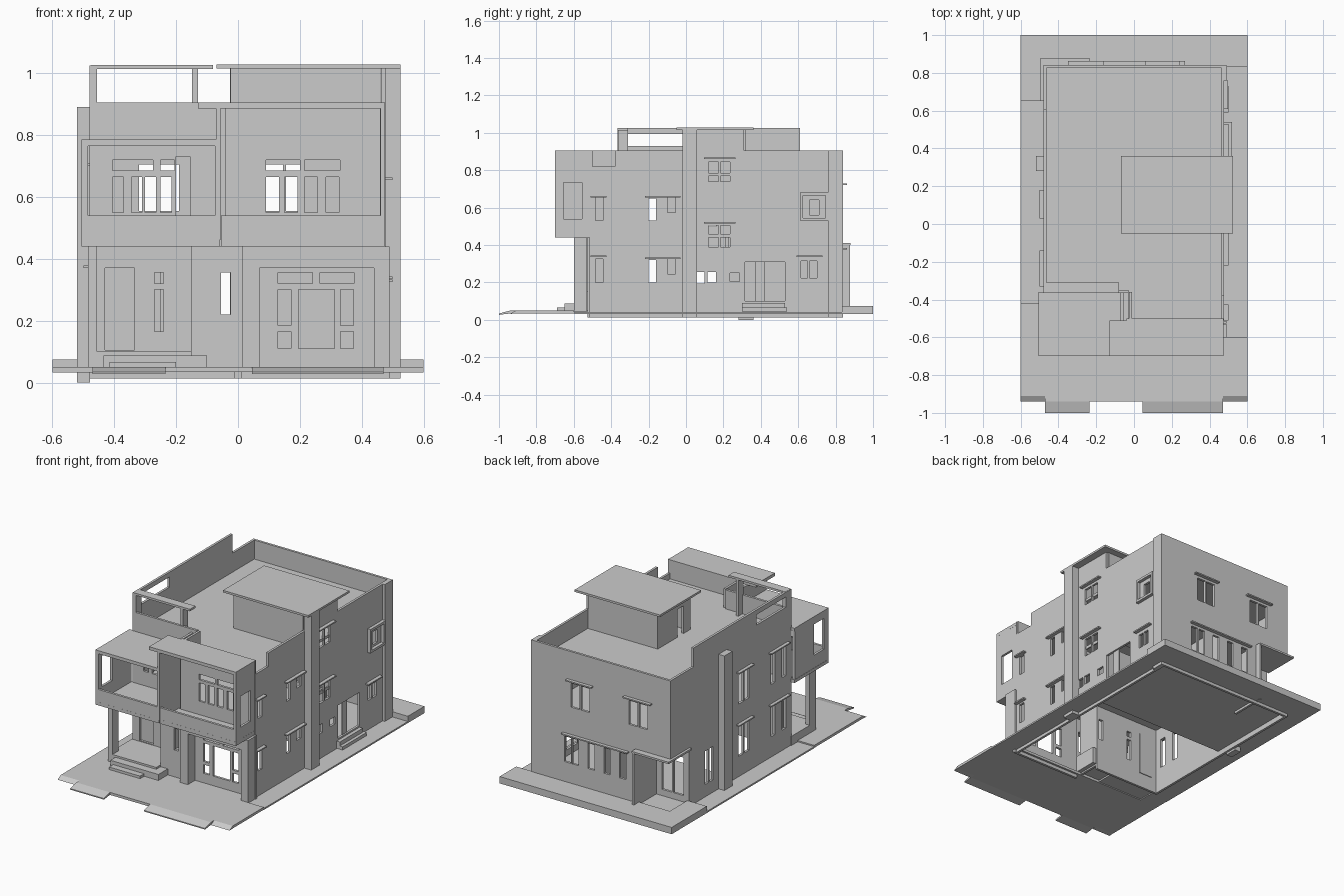
import bpy, bmesh


def finish(name, bm):
    bmesh.ops.recalc_face_normals(bm, faces=bm.faces)
    me = bpy.data.meshes.new(name)
    bm.to_mesh(me)
    bm.free()
    ob = bpy.data.objects.new(name, me)
    bpy.context.collection.objects.link(ob)
    return ob


def box(name, x0, x1, y0, y1, z0, z1):
    bm = bmesh.new()
    bmesh.ops.create_cube(bm, size=1)
    for v in bm.verts:
        v.co = (x0 + (v.co.x + .5) * (x1 - x0), y0 + (v.co.y + .5) * (y1 - y0),
                z0 + (v.co.z + .5) * (z1 - z0))
    return finish(name, bm)


def wall(name, axis, p, u0, u1, z0, z1, holes=(), t=.015):
    """Panel centred on axis = p with rectangular holes (axis 'z' makes a floor in x, y)."""
    us, zs = {u0, u1}, {z0, z1}
    for h in holes:
        us.update(h[:2])
        zs.update(h[2:])
    us, zs = sorted(us), sorted(zs)
    place = {'x': lambda u, z: (p, u, z), 'y': lambda u, z: (u, p, z), 'z': lambda u, z: (u, z, p)}[axis]
    bm = bmesh.new()
    for a, b in zip(us, us[1:]):
        for c, d in zip(zs, zs[1:]):
            m, n = (a + b) / 2, (c + d) / 2
            if any(h[0] < m < h[1] and h[2] < n < h[3] for h in holes):
                continue
            bm.faces.new([bm.verts.new(place(u, z)) for u, z in ((a, c), (b, c), (b, d), (a, d))])
    bmesh.ops.remove_doubles(bm, verts=bm.verts, dist=1e-5)
    ob = finish(name, bm)
    mod = ob.modifiers.new("thickness", 'SOLIDIFY')
    mod.thickness, mod.offset = t, 0
    return ob


def prism_x(name, profile, x0, x1):
    """Extrude a (y, z) profile from x0 to x1."""
    bm = bmesh.new()
    a = [bm.verts.new((x0, y, z)) for y, z in profile]
    b = [bm.verts.new((x1, y, z)) for y, z in profile]
    bm.faces.new(a)
    bm.faces.new(b)
    for i in range(len(a)):
        j = (i + 1) % len(a)
        bm.faces.new((a[i], a[j], b[j], b[i]))
    return finish(name, bm)


# Ground: front yard, side strips, raised back terrace, driveway ramps
box("front_yard", -.47, .47, -.94, -.5, .034, .05)
for x0, x1, y in ((-.6, -.47, -.42), (.47, .6, -.6)):
    prism_x("yard_edge", [(-.94, .032), (-.91, .05), (y, .05), (y, .034), (-.91, .034)], x0, x1)
for x0, x1 in ((-.47, -.235), (.045, .47)):
    prism_x("driveway_ramp", [(-1, .027), (-.94, .034), (-.94, .05), (-1, .034)], x0, x1)
box("left_path", -.6, -.47, -.42, .65, .032, .042)
box("right_path", .47, .6, -.6, .84, .032, .042)
box("back_terrace", -.6, .6, .835, 1, .032, .075)
box("back_left_terrace", -.6, -.47, .65, .835, .032, .075)

# Floors and roof deck
box("ground_floor", -.47, .47, .22, .835, .045, .06)
wall("upper_floor", 'z', .45, -.47, .47, -.36, .835, [(.2, .462, .08, .3)], .02)
box("upper_floor_bay", -.03, .47, -.51, -.36, .44, .46)
box("roof_deck", -.47, .47, -.36, .835, .768, .785)
box("roof_deck_bay", -.03, .47, -.51, -.36, .768, .785)

# Ground-floor partitions
wall("cross_partition", 'y', .22, .02, .46, .06, .44)
wall("long_partition", 'x', .02, .22, .83, .06, .44)

# Right wall: window openings, side door and lowered parapet
right = [(-.51, -.38, .82, .905), (.315, .53, .10, .31), (.055, .10, .195, .255),
         (.115, .16, .2, .255), (.235, .285, .205, .25), (.66, .71, .56, .64),
         (.615, .65, .225, .315), (.66, .70, .225, .315)]
for dz in (0, .33):
    right += [(-.485, -.445, .2 + dz, .325 + dz), (-.2, -.16, .2 + dz, .32 + dz),
              (-.1, -.055, .245 + dz, .325 + dz)]
for z0, z1 in ((.39, .505), (.74, .845)):
    right += [(.12, .175, z0, z1), (.185, .235, z0, z1)]
wall("right_wall", 'x', .47, -.515, .84, .013, .905, right)
for y0, y1, z in ((-.51, -.425, .655), (-.51, -.425, .335), (-.22, -.03, .655), (-.22, -.03, .325),
                  (.095, .265, .86), (.095, .265, .515), (.59, .73, .335)):
    box("right_awning", .475, .5, y0, y1, z, z + .008)
box("right_column", .475, .525, -.02, .06, .013, 1.015)
box("back_right_pilaster", .475, .492, .76, .84, .013, .905)
# Projecting window surround and side door steps
wall("window_surround", 'x', .487, .61, .76, .53, .68, [(.625, .745, .545, .665)], .022)
box("side_door_leaf", .462, .468, .37, .42, .1, .31)
box("side_step_low", .475, .52, .3, .54, .045, .065)
box("side_step_high", .475, .5, .3, .53, .065, .09)

# Left wall with a tall screen above the roof and an open back corner
left = [(.61, .84, .905, 1.025), (-.31, -.02, .93, .995), (.415, .45, .12, .33), (.46, .495, .12, .33),
        (.65, .84, .075, .40)]
for dz in (0, .33):
    left += [(-.31, -.27, .17 + dz, .36 + dz), (-.2, -.16, .17 + dz, .36 + dz),
             (.055, .1, .17 + dz, .36 + dz), (.11, .16, .17 + dz, .36 + dz)]
wall("left_wall", 'x', -.472, -.365, .84, .013, 1.025, left)
for dz in (0, .33):
    for y0, y1 in ((-.33, -.14), (.03, .18)):
        box("left_awning", -.5, -.478, y0, y1, .37 + dz, .378 + dz)
box("left_column", -.52, -.478, .28, .36, 0, .89)

# Back wall
back = [(-.48, -.24, .075, .40)]
for x in (-.32, .085):
    back += [(x, x + .06, .555, .705), (x + .07, x + .13, .555, .705)]
back += [(x, x + .045, .2, .36) for x in (-.17, -.06, .05, .16, .215)]
wall("back_wall", 'y', .833, -.48, .478, .013, .905, back)
for x0, x1, z in ((-.35, -.16, .72), (.06, .24, .72), (-.19, .27, .375)):
    box("back_awning", x0, x1, .84, .862, z, z + .008)
# Recessed back corner porch
box("back_porch_fin", -.25, -.236, .645, .876, .03, .41)
wall("back_porch_wall", 'y', .645, -.478, -.25, .06, .40, [(-.44, -.37, .1, .34), (-.36, -.29, .1, .34)])
box("back_porch_roof", -.495, -.236, .65, .88, .40, .412)

# Front walls, set back on the left and forward on the right
upper_left = [(-.405, -.275, .685, .72), (-.25, -.205, .685, .72), (-.2, -.155, .54, .73)]
upper_left += [(x, x + .035, .55, .665) for x in (-.405, -.345, -.3, -.25)]
wall("front_left_upper_wall", 'y', -.358, -.48, -.03, .44, .905, upper_left)
lower_left = [(-.43, -.335, .105, .37), (-.27, -.24, .165, .30), (-.27, -.24, .32, .355),
              (-.055, -.025, .22, .355)]
wall("front_left_lower_wall", 'y', -.358, -.48, -.01, .013, .44, lower_left)
box("front_door", -.43, -.335, -.352, -.346, .105, .37)
upper_right = [(.09, .2, .685, .72), (.215, .33, .685, .72)]
upper_right += [(x, x + .042, .55, .665) for x in (.09, .15, .215, .285)]
wall("front_right_upper_wall", 'y', -.508, -.04, .475, .44, .905, upper_right)
wall("bay_side_wall", 'x', -.018, -.51, -.36, .04, .905)
lower_right = [(.13, .24, .32, .355), (.265, .375, .32, .355), (.195, .312, .11, .3)]
lower_right += [(x, x + .042, z0, z1) for x in (.13, .332) for z0, z1 in ((.185, .3), (.11, .165))]
wall("front_right_lower_wall", 'y', -.52, .01, .49, .013, .44, lower_right)
wall("front_window_frame", 'y', -.565, .015, .49, .045, .44, [(.07, .44, .05, .37)], .07)

# Slit-window box beside the porch
wall("slit_box_front", 'y', -.55, -.15, .015, .15, .44, [(-.055, -.025, .22, .355)])
wall("slit_box_side", 'x', -.143, -.55, -.36, .15, .44)
box("slit_box_base", -.15, .015, -.557, -.36, .05, .155)

# Entrance porch, steps and posts
box("porch_floor", -.485, -.15, -.6, -.36, .04, .10)
box("porch_step_high", -.435, -.1, -.65, -.557, .05, .088)
box("porch_step_low", -.415, -.2, -.69, -.6, .05, .066)
box("porch_post", -.485, -.455, -.6, -.54, .04, .44)

# Left balcony box
box("left_balcony_floor", -.505, -.06, -.7, -.36, .44, .46)
box("left_balcony_roof", -.505, -.06, -.7, -.36, .765, .785)
wall("left_balcony_front", 'y', -.692, -.505, -.06, .46, .765, [(-.485, -.075, .54, .765)])
wall("left_balcony_side", 'x', -.496, -.685, -.365, .46, .765, [(-.655, -.555, .54, .735)])
# Right balcony
box("right_balcony_floor", -.055, .475, -.7, -.51, .44, .465)
box("right_balcony_canopy", -.13, .475, -.7, -.51, .885, .905)
wall("right_balcony_front", 'y', -.692, -.055, .475, .465, .885, [(-.055, .46, .54, .885)])
wall("right_balcony_side", 'x', .467, -.685, -.515, .465, .885, [(-.655, -.555, .54, .735)])
wall("balcony_divider", 'x', -.064, -.7, -.365, .46, .885)

# Roof room and pergola
wall("roof_room_front", 'y', 0, -.025, .46, .785, 1.015)
wall("roof_room_back", 'y', .31, -.025, .46, .785, 1.015)
wall("roof_room_left", 'x', -.018, 0, .31, .785, 1.015, [(.06, .12, .785, .96)])
wall("roof_room_right", 'x', .47, 0, .31, .905, 1.015)
box("roof_room_canopy", -.07, .525, -.05, .36, 1.015, 1.028)
box("pergola_beam", -.475, -.08, -.365, -.31, 1.013, 1.026)
box("pergola_post", -.148, -.13, -.36, -.31, .785, 1.013)
box("pergola_end_post", -.475, -.455, -.365, -.31, .785, 1.013)
